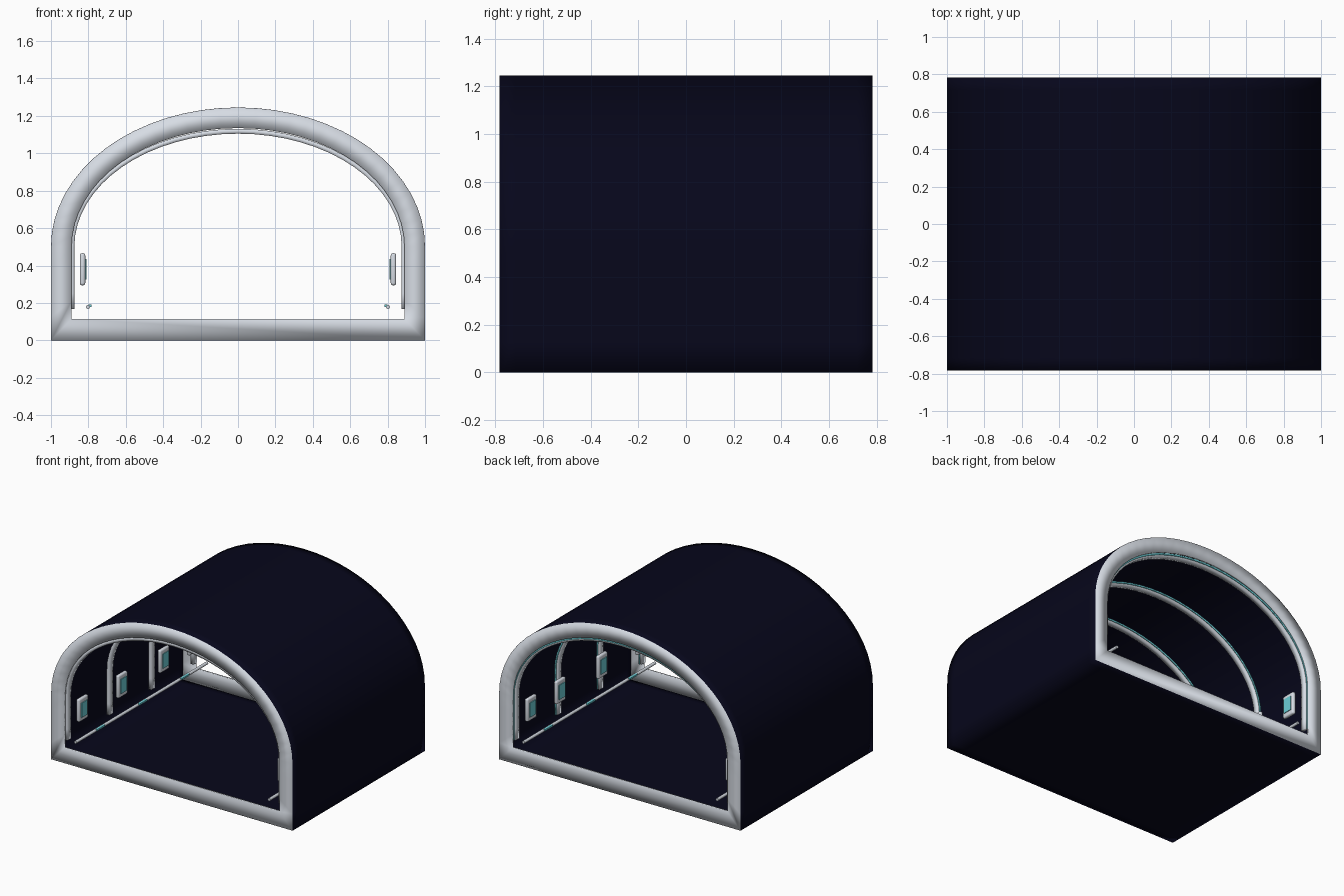
import bpy, bmesh, math
from mathutils import Vector

cube = bpy.data.objects.get("Cube")
if cube:
    bpy.data.objects.remove(cube, do_unlink=True)


def material(name, rgb):
    m = bpy.data.materials.new(name)
    m.use_nodes = True
    m.diffuse_color = (*rgb, 1)
    m.node_tree.nodes["Principled BSDF"].inputs["Base Color"].default_value = (*rgb, 1)
    return m


NAVY = material("dark navy", (0.002, 0.002, 0.011))
GREY = material("light grey", (0.68, 0.72, 0.78))
TEAL = material("teal glow", (0.15, 0.62, 0.68))

HALF = 0.783     # half the tunnel length
SPRING = 0.5     # height where the walls turn into the arch


def arch(half_width, top, base, steps=32, wall_steps=4, floor_steps=1):
    """Outline of straight walls under a half ellipse, with optional extra floor points."""
    wall = [base + (SPRING - base) * i / wall_steps for i in range(wall_steps)]
    pts = [(half_width, z) for z in wall]
    for i in range(steps + 1):
        a = math.pi * i / steps
        pts.append((half_width * math.cos(a), SPRING + (top - SPRING) * math.sin(a)))
    pts += [(-half_width, z) for z in reversed(wall)]
    for i in range(1, floor_steps):
        pts.append((half_width * (2 * i / floor_steps - 1), base))
    return pts


def finish(name, bm, mat):
    me = bpy.data.meshes.new(name)
    bm.to_mesh(me)
    bm.free()
    me.materials.append(mat)
    ob = bpy.data.objects.new(name, me)
    bpy.context.collection.objects.link(ob)
    return ob


def smooth(ob, angle=180):
    bpy.ops.object.select_all(action='DESELECT')
    ob.select_set(True)
    bpy.context.view_layer.objects.active = ob
    if angle == 180:
        bpy.ops.object.shade_smooth()
    else:
        bpy.ops.object.shade_smooth_by_angle(angle=math.radians(angle))


def band(name, outer, inner, y0, y1, mat, closed=False, y_steps=1):
    """Sweep the strip between two matching outlines along y."""
    bm = bmesh.new()
    ys = [y0 + (y1 - y0) * i / y_steps for i in range(y_steps + 1)]
    loops = [(outer, y) for y in ys] + [(inner, y) for y in reversed(ys)]
    rings = [[bm.verts.new((x, y, z)) for x, z in line] for line, y in loops]
    n = len(outer)
    for i in range(n if closed else n - 1):
        j = (i + 1) % n
        for k, a in enumerate(rings):
            b = rings[(k + 1) % len(rings)]
            bm.faces.new((a[i], a[j], b[j], b[i]))
    if not closed:
        for i in (0, -1):
            bm.faces.new([r[i] for r in rings])
    bmesh.ops.recalc_face_normals(bm, faces=bm.faces)
    ob = finish(name, bm, mat)
    smooth(ob)
    return ob


def block(name, centre, size, mat, bevel=0.0):
    bm = bmesh.new()
    bmesh.ops.create_cube(bm, size=1)
    for v in bm.verts:
        v.co = Vector(centre) + Vector([c * s for c, s in zip(v.co, size)])
    if bevel:
        bmesh.ops.bevel(bm, geom=bm.edges[:], offset=bevel, segments=3,
                        profile=0.5, affect='EDGES')
    ob = finish(name, bm, mat)
    if bevel:
        smooth(ob, 40)


# Thin tunnel skin with floor
band("tunnel_shell", arch(1.0, 1.245, 0.0, floor_steps=16),
     arch(0.994, 1.239, 0.006, floor_steps=16),
     0.001 - HALF, HALF - 0.001, NAVY, closed=True, y_steps=24)

# Pale frames closing the wall depth at both ends
for label, s in (("front", -1), ("back", 1)):
    band(f"{label}_frame", arch(0.999, 1.244, 0.001), arch(0.89, 1.135, 0.115),
         s * HALF, s * (HALF - 0.016), GREY, closed=True)

# Arched ribs, each with a light strip on its rear side
for n, y in enumerate((-0.745, -0.248, 0.248, 0.745), 1):
    band(f"rib_{n}", arch(0.898, 1.131, 0.167), arch(0.875, 1.105, 0.167),
         y - 0.023, y + 0.02, GREY)
    band(f"rib_light_{n}", arch(0.898, 1.131, 0.167), arch(0.887, 1.119, 0.167),
         y + 0.02, y + 0.027, TEAL)

for label, s in (("left", 1), ("right", -1)):
    # Wall panels with lit screens
    for n, y in enumerate((-0.655, -0.19, 0.305, 0.65), 1):
        block(f"{label}_panel_{n}", (s * 0.831, y, 0.38), (0.029, 0.11, 0.172), GREY, 0.012)
        block(f"{label}_screen_{n}", (s * 0.8145, y, 0.38), (0.007, 0.07, 0.108), TEAL)

    # Floor rail with small marker lights
    bm = bmesh.new()
    bmesh.ops.create_cone(bm, cap_ends=True, segments=12, radius1=0.011, radius2=0.011,
                          depth=2 * HALF - 0.01)
    for v in bm.verts:
        x, y, z = v.co
        v.co = (s * 0.802 + x, z, 0.178 + y)
    bmesh.ops.recalc_face_normals(bm, faces=bm.faces)
    smooth(finish(f"{label}_rail", bm, GREY), 40)
    for n, y in enumerate((-0.5, 0.0, 0.5), 1):
        block(f"{label}_marker_{n}", (s * 0.79, y, 0.185), (0.016, 0.09, 0.012), TEAL)
